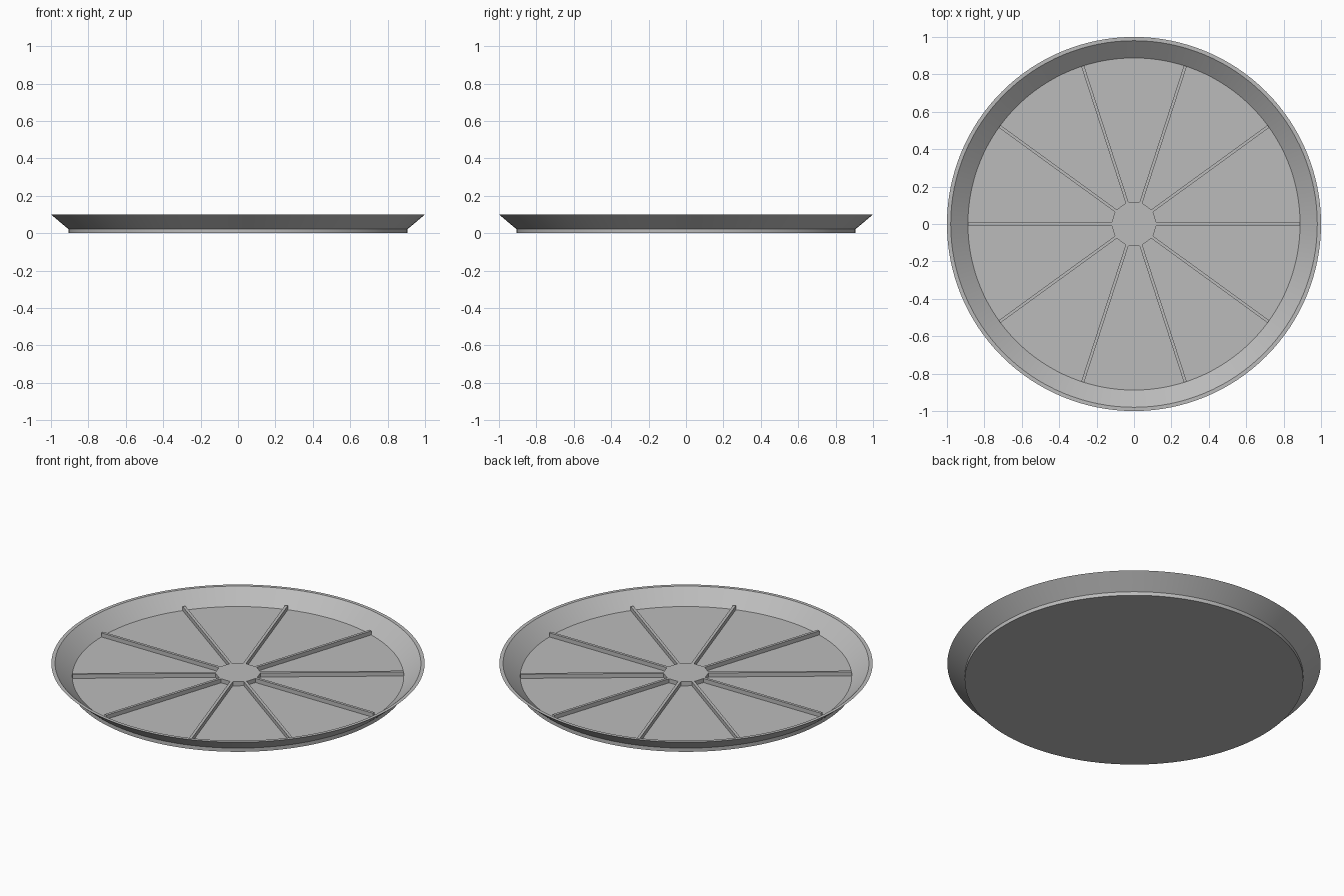
import bpy, bmesh, math
from mathutils import Matrix

if "Cube" in bpy.data.objects:
    bpy.data.objects.remove(bpy.data.objects["Cube"])

grey = bpy.data.materials.new("plain_grey")
grey.use_nodes = True
colour = (0.5, 0.5, 0.5, 1)
grey.diffuse_color = colour
grey.node_tree.nodes["Principled BSDF"].inputs["Base Color"].default_value = colour

SEGMENTS = 128
FLOOR, RIB_TOP, RIM = 0.022, 0.046, 0.1
FLOOR_RADIUS, HUB_RADIUS, RIBS = 0.888, 0.12, 10


def finish(bm, name, smooth=False):
    bmesh.ops.recalc_face_normals(bm, faces=bm.faces)
    mesh = bpy.data.meshes.new(name)
    bm.to_mesh(mesh)
    bm.free()
    mesh.materials.append(grey)
    obj = bpy.data.objects.new(name, mesh)
    bpy.context.collection.objects.link(obj)
    if smooth:
        bpy.ops.object.select_all(action="DESELECT")
        obj.select_set(True)
        bpy.context.view_layer.objects.active = obj
        bpy.ops.object.shade_smooth_by_angle(angle=math.radians(20))
    return obj


# Shallow dish: short foot, flared wall, flat rim, sloped inside, flat floor
profile = [(0.907, 0), (0.907, FLOOR), (1, RIM), (0.98, RIM), (FLOOR_RADIUS, FLOOR)]
bm = bmesh.new()
rings = []
for radius, z in profile:
    ring = bmesh.ops.create_circle(bm, segments=SEGMENTS, radius=radius,
                                   matrix=Matrix.Translation((0, 0, z)))
    rings.append(ring["verts"])
for low, high in zip(rings, rings[1:]):
    for i in range(SEGMENTS):
        j = (i + 1) % SEGMENTS
        bm.faces.new((low[i], low[j], high[j], high[i]))
bm.faces.new(rings[0])
bm.faces.new(rings[-1])
finish(bm, "dish", smooth=True)

# Raised ten-sided hub and radial ribs, as one top outline pulled up from the floor
bm = bmesh.new()
half = 0.008
outline = []
for i in range(RIBS):
    turn = Matrix.Rotation(i * math.tau / RIBS, 4, "Z")
    for x, y in ((HUB_RADIUS, -half), (FLOOR_RADIUS, -half),
                 (FLOOR_RADIUS, half), (HUB_RADIUS, half)):
        vert = bm.verts.new((x, y, FLOOR))
        vert.co = turn @ vert.co
        outline.append(vert)
# Hub polygon and one quad per rib
hub = [v for i in range(RIBS) for v in (outline[4 * i], outline[4 * i + 3])]
base = [bm.faces.new(hub)]
base += [bm.faces.new(outline[4 * i:4 * i + 4]) for i in range(RIBS)]
raised = bmesh.ops.extrude_face_region(bm, geom=base)["geom"]
tops = [v for v in raised if isinstance(v, bmesh.types.BMVert)]
bmesh.ops.translate(bm, verts=tops, vec=(0, 0, RIB_TOP - FLOOR))
finish(bm, "hub_and_ribs")
